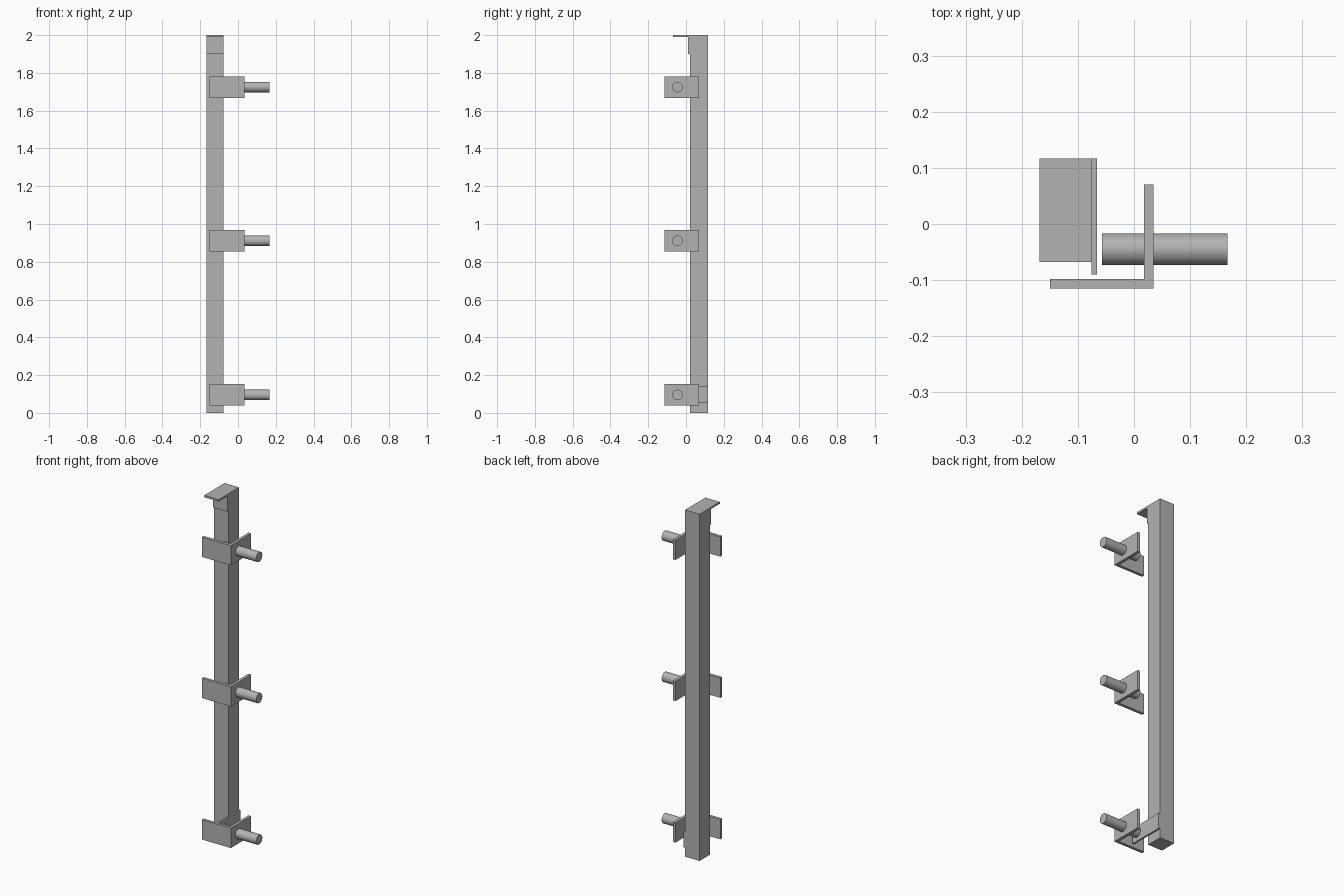
import bpy
import bmesh
import math
from mathutils import Matrix

cube = bpy.data.objects.get("Cube")
if cube:
    bpy.data.objects.remove(cube, do_unlink=True)

steel = bpy.data.materials.new("grey_steel")
steel.use_nodes = True
GREY = (0.45, 0.45, 0.45, 1)
steel.diffuse_color = GREY
steel.node_tree.nodes["Principled BSDF"].inputs["Base Color"].default_value = GREY


def finish(name, bm):
    bmesh.ops.recalc_face_normals(bm, faces=bm.faces)
    mesh = bpy.data.meshes.new(name)
    bm.to_mesh(mesh)
    bm.free()
    mesh.materials.append(steel)
    obj = bpy.data.objects.new(name, mesh)
    bpy.context.collection.objects.link(obj)
    return obj


def prism(name, profile, offset):
    """Extrude a closed outline along an offset vector."""
    bm = bmesh.new()
    face = bm.faces.new([bm.verts.new(p) for p in profile])
    new = bmesh.ops.extrude_face_region(bm, geom=[face])["geom"]
    bmesh.ops.translate(bm, vec=offset,
                        verts=[v for v in new if isinstance(v, bmesh.types.BMVert)])
    return finish(name, bm)


def box(name, x, y, z):
    outline = [(x[0], y[0], z[0]), (x[1], y[0], z[0]), (x[1], y[1], z[0]), (x[0], y[1], z[0])]
    return prism(name, outline, (0, 0, z[1] - z[0]))


def rod(name, x, y, z, radius):
    bm = bmesh.new()
    place = Matrix.Translation(((x[0] + x[1]) / 2, y, z)) @ Matrix.Rotation(math.pi / 2, 4, "Y")
    bmesh.ops.create_cone(bm, cap_ends=True, segments=48, radius1=radius, radius2=radius,
                          depth=x[1] - x[0], matrix=place)
    obj = finish(name, bm)
    for poly in obj.data.polygons:
        poly.use_smooth = len(poly.vertices) == 4
    return obj


LEFT, RIGHT, BACK, FRONT = -0.168, -0.076, 0.117, 0.022

# Square post
box("post", (LEFT, RIGHT), (FRONT, BACK), (0, 2))

# Angle at the top: leg down the post front, flange projecting forward
angle = [(FRONT, 1.9), (FRONT, 2), (-0.068, 2), (-0.068, 1.989), (0.011, 1.989), (0.011, 1.9)]
prism("top_angle", [(LEFT, y, z) for y, z in angle], (RIGHT - LEFT, 0, 0))

# Flat strap on the side of the post foot
box("foot_strap", (RIGHT, -0.066), (-0.09, BACK), (0.052, 0.142))

# L-shaped brackets, each with a rod through the side leg
bracket = [(-0.15, -0.115), (0.035, -0.115), (0.035, 0.07),
           (0.018, 0.07), (0.018, -0.098), (-0.15, -0.098)]
for label, z in (("lower", 0.095), ("middle", 0.911), ("upper", 1.725)):
    prism(label + "_bracket", [(x, y, z - 0.057) for x, y in bracket], (0, 0, 0.114))
    rod(label + "_rod", (-0.057, 0.167), -0.045, z, 0.028)
